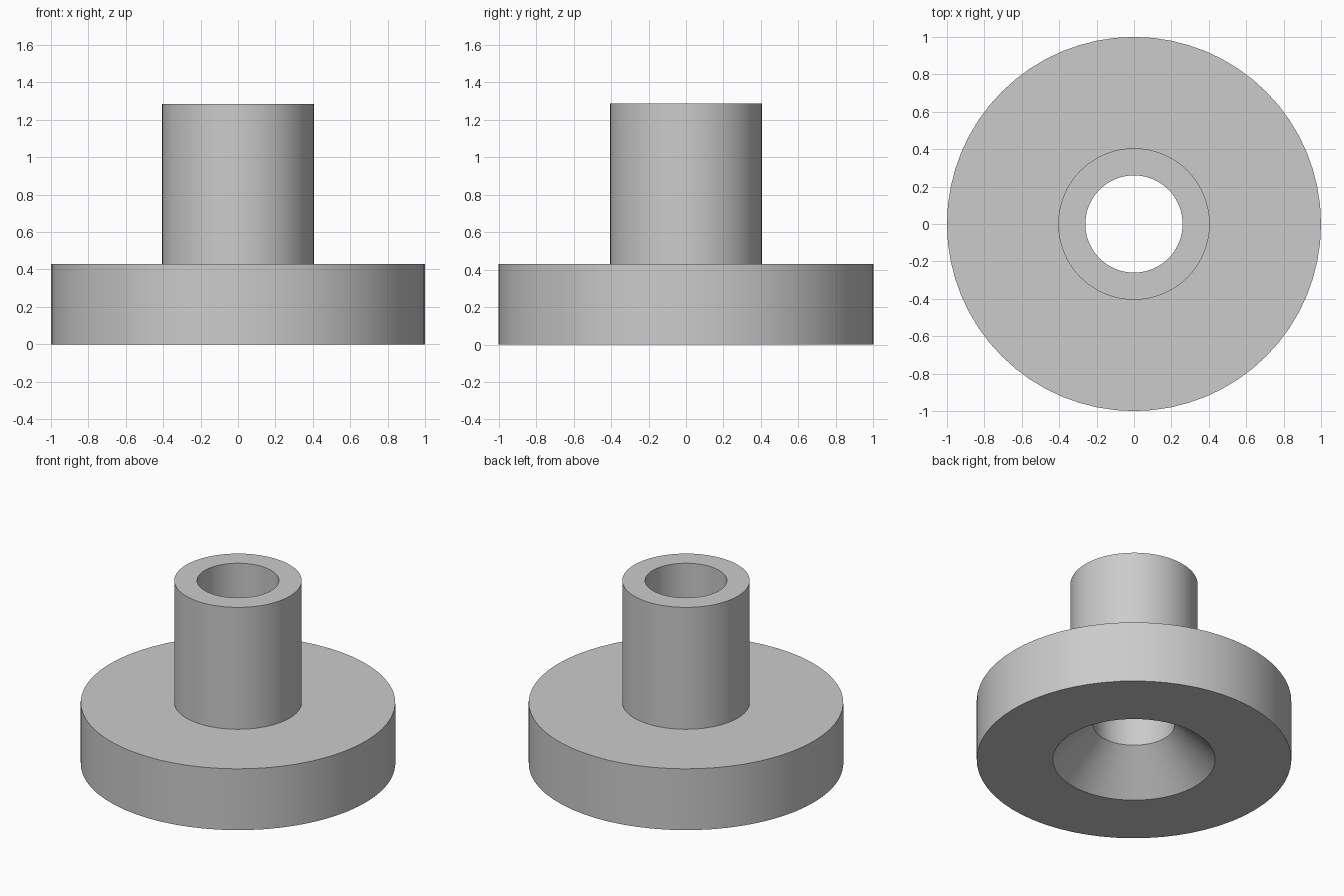
import bpy
import bmesh
from math import cos, sin, tau

cube = bpy.data.objects.get("Cube")
if cube:
    bpy.data.objects.remove(cube, do_unlink=True)

SEGMENTS = 64
FLANGE_R, FLANGE_H = 1.0, 0.43
TUBE_R, TOP = 0.405, 1.285
BORE_R, SINK_R = 0.26, 0.516
SINK_DEPTH = SINK_R - BORE_R  # 45 degree countersink

grey = bpy.data.materials.new("plain grey")
grey.use_nodes = True
colour = (0.6, 0.6, 0.6, 1)
grey.diffuse_color = colour
grey.node_tree.nodes["Principled BSDF"].inputs["Base Color"].default_value = colour


def lathe(name, profile):
    """Spin a closed (radius, height) profile around the z axis."""
    bm = bmesh.new()
    rings = [[bm.verts.new((r * cos(tau * i / SEGMENTS), r * sin(tau * i / SEGMENTS), z))
              for i in range(SEGMENTS)] for r, z in profile]
    for low, high in zip(rings, rings[1:] + rings[:1]):
        for i in range(SEGMENTS):
            j = (i + 1) % SEGMENTS
            bm.faces.new((low[i], low[j], high[j], high[i]))
    bmesh.ops.recalc_face_normals(bm, faces=bm.faces)
    mesh = bpy.data.meshes.new(name)
    bm.to_mesh(mesh)
    bm.free()
    mesh.materials.append(grey)
    obj = bpy.data.objects.new(name, mesh)
    bpy.context.collection.objects.link(obj)
    bpy.ops.object.select_all(action="DESELECT")
    obj.select_set(True)
    bpy.context.view_layer.objects.active = obj
    bpy.ops.object.shade_smooth_by_angle(angle=0.5)
    return obj


# Flange, tube, through bore and countersink in one closed section
lathe("flanged_bushing", [
    (SINK_R, 0), (FLANGE_R, 0), (FLANGE_R, FLANGE_H),
    (TUBE_R, FLANGE_H), (TUBE_R, TOP),
    (BORE_R, TOP), (BORE_R, SINK_DEPTH),
])
